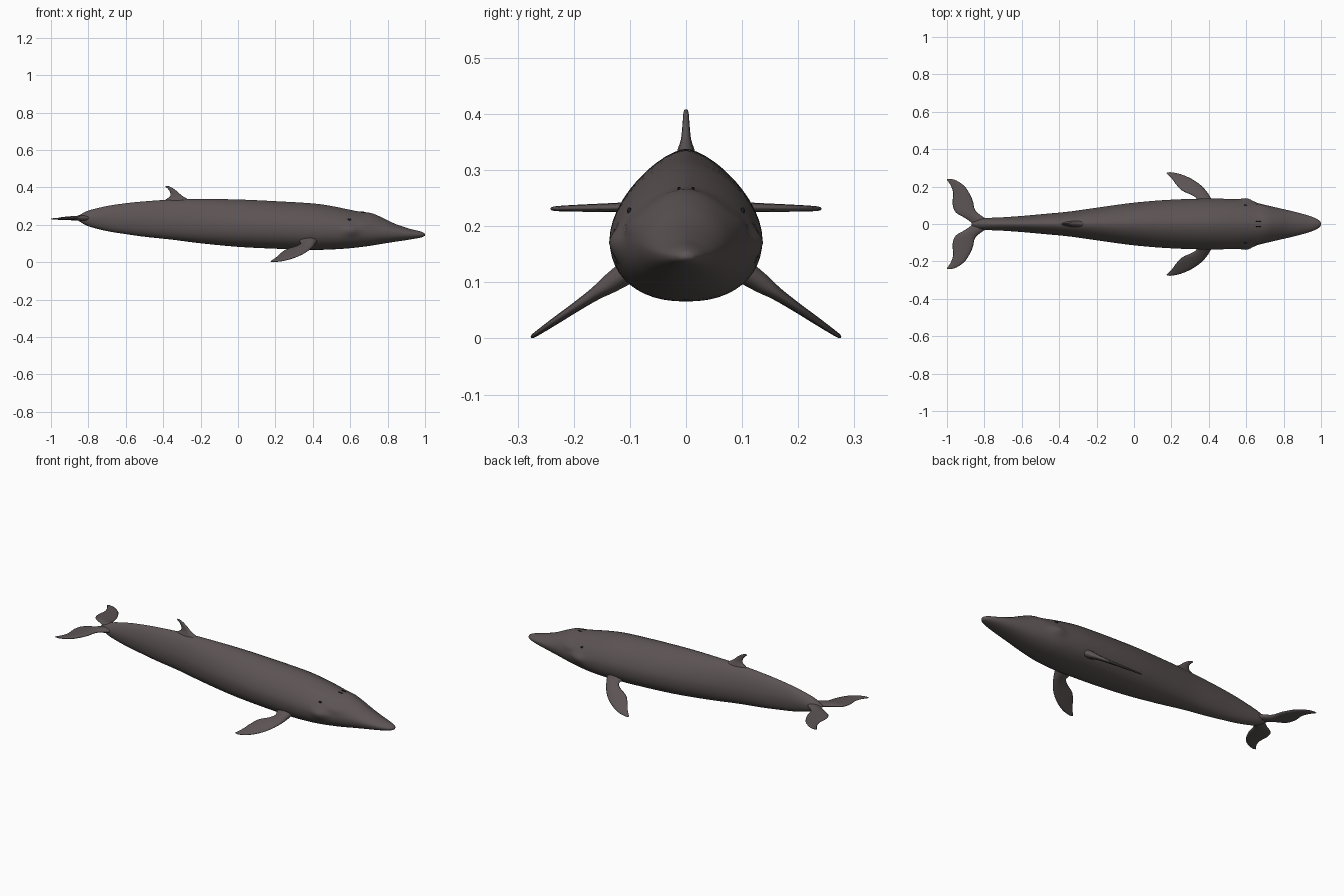
import bpy, bmesh, math
from mathutils import Vector

if "Cube" in bpy.data.objects:
    bpy.data.objects.remove(bpy.data.objects["Cube"])


def material(name, rgb):
    m = bpy.data.materials.new(name)
    m.diffuse_color = (*rgb, 1)
    m.use_nodes = True
    m.node_tree.nodes["Principled BSDF"].inputs["Base Color"].default_value = m.diffuse_color
    return m


SKIN = material("grey brown skin", (0.108, 0.088, 0.088))
DARK = material("near black", (0.012, 0.011, 0.012))


def smooth_rows(rows, n):
    """Catmull-Rom interpolation of equal-length number rows."""
    out = []
    for i in range(len(rows) - 1):
        a, b = rows[max(i - 1, 0)], rows[i]
        c, d = rows[i + 1], rows[min(i + 2, len(rows) - 1)]
        for k in range(n):
            t = k / n
            out.append([0.5 * (2 * q + (r - p) * t + (2 * p - 5 * q + 4 * r - s) * t * t
                               + (3 * q - p - 3 * r + s) * t ** 3)
                        for p, q, r, s in zip(a, b, c, d)])
    out.append(list(rows[-1]))
    return out


def loft(name, rings, mat, mirror=False):
    """Skin closed rings, cap both ends, shade smooth."""
    bm = bmesh.new()
    vs = [[bm.verts.new(p) for p in ring] for ring in rings]
    n = len(vs[0])
    for a, b in zip(vs, vs[1:]):
        for i in range(n):
            j = (i + 1) % n
            bm.faces.new((a[i], a[j], b[j], b[i]))
    bm.faces.new(vs[0])
    bm.faces.new(vs[-1])
    bmesh.ops.recalc_face_normals(bm, faces=bm.faces)
    for f in bm.faces:
        f.smooth = True
    me = bpy.data.meshes.new(name)
    bm.to_mesh(me)
    bm.free()
    me.materials.append(mat)
    ob = bpy.data.objects.new(name, me)
    bpy.context.collection.objects.link(ob)
    if mirror:
        mod = ob.modifiers.new("mirror", 'MIRROR')
        mod.use_axis = (False, True, False)
        mod.use_mirror_merge = False
    return ob


# Body stations: x, top, bottom, half width, height of widest line
STATIONS = smooth_rows([
    (-0.87, .243, .232, .008, .237), (-0.84, .256, .213, .022, .236),
    (-0.80, .276, .192, .031, .235), (-0.70, .300, .166, .036, .232),
    (-0.60, .315, .150, .043, .228), (-0.50, .325, .136, .052, .222),
    (-0.35, .335, .120, .066, .215), (-0.20, .338, .101, .087, .207),
    (0.00, .335, .082, .114, .197), (0.20, .326, .072, .130, .188),
    (0.40, .314, .066, .136, .180), (0.50, .300, .068, .134, .175),
    (0.58, .284, .073, .127, .172), (0.65, .270, .080, .113, .170),
    (0.71, .263, .088, .100, .166), (0.77, .239, .098, .086, .163),
    (0.84, .205, .109, .070, .158), (0.92, .178, .121, .049, .151),
    (0.97, .166, .130, .031, .148), (0.993, .157, .137, .016, .147),
    (1.00, .149, .143, .004, .146)], 5)


def section(st, t):
    """Body surface point: arched back, flatter belly, bulging jaw corner."""
    x, top, bot, w, mid = st
    c, s = math.cos(t), math.sin(t)
    p = 1.75 if s > 0 else 2.25
    y = w * math.copysign(abs(c) ** (2 / p), c)
    h = top - mid if s > 0 else mid - bot
    z = mid + h * math.copysign(abs(s) ** (2 / p), s)
    bulge = math.exp(-((x - 0.605) / 0.04) ** 2 - ((z - 0.17) / 0.025) ** 2)
    groove = math.exp(-((x - 0.68) / 0.05) ** 2 - ((z - 0.205) / 0.016) ** 2)
    return Vector((x, y + math.copysign(0.014 * bulge - 0.006 * groove, c) * min(1, abs(c) * 3), z))


SIDES = 48
loft("body", [[section(st, 2 * math.pi * i / SIDES) for i in range(SIDES)]
              for st in STATIONS], SKIN)


def fin(name, spans, place, mirror=False):
    """Loft lens sections between leading and trailing points; place(u, v, offset) gives 3D."""
    rings = []
    for lu, lv, tu, tv, th in smooth_rows(spans, 4):
        ring = []
        for i in range(16):
            a = 2 * math.pi * i / 16
            k = (1 - math.cos(a)) / 2
            ring.append(place(lu + (tu - lu) * k, lv + (tv - lv) * k,
                              th / 2 * math.sin(a) * (1.15 - 0.5 * k)))
        rings.append(ring)
    return loft(name, rings, SKIN, mirror)


# Flippers, sloping down and outwards
fin("flippers", [
    (.435, .09, .31, .09, .05), (.412, .135, .335, .13, .038),
    (.395, .165, .312, .153, .026), (.36, .205, .258, .178, .019),
    (.31, .24, .225, .212, .015), (.25, .266, .203, .242, .011),
    (.20, .276, .183, .262, .008), (.178, .275, .174, .270, .003)],
    lambda u, v, o: (u, v + 0.56 * o, 0.004 + 0.68 * (0.273 - v) + 0.83 * o), True)

# Tail flukes with centre notch
fin("tail_flukes", [
    (-.76, 0, -.86, 0, .03), (-.80, .033, -.90, .03, .028),
    (-.848, .072, -.953, .062, .023), (-.864, .13, -.97, .107, .018),
    (-.90, .195, -.967, .165, .014), (-.945, .23, -.978, .202, .011),
    (-.98, .241, -.993, .226, .008), (-1, .240, -1, .235, .003)],
    lambda u, v, o: (u, v, 0.236 - 0.02 * v + o), True)

# Hooked dorsal fin
fin("dorsal_fin", [
    (-.22, .305, -.41, .305, .05), (-.265, .335, -.388, .333, .034),
    (-.30, .356, -.363, .352, .020), (-.33, .382, -.364, .376, .014),
    (-.358, .401, -.376, .393, .011), (-.378, .408, -.386, .401, .008),
    (-.387, .408, -.388, .405, .003)],
    lambda u, v, o: (u, o, v))


def surface_at(x, t):
    st = min(STATIONS, key=lambda s: abs(s[0] - x))
    return section(st, t)


def blob(name, centre, size):
    """Small dark ellipsoid, mirrored to both sides."""
    rings = []
    for i in range(1, 8):
        a = math.pi * i / 8
        rings.append([(centre[0] - size[0] * math.cos(a),
                       centre[1] + size[1] * math.sin(a) * math.cos(b),
                       centre[2] + size[2] * math.sin(a) * math.sin(b))
                      for b in [2 * math.pi * j / 12 for j in range(12)]])
    return loft(name, rings, DARK, True)


# Eyes sit where the side reaches eye height
eye = min((surface_at(0.594, k * 0.01) for k in range(150)), key=lambda p: abs(p.z - 0.228))
blob("eyes", eye, (.009, .004, .006))

# Paired blowholes on the crown
hole = min((surface_at(0.665, k * 0.01) for k in range(157)), key=lambda p: abs(p.y - 0.013))
blob("blowholes", hole, (.018, .003, .003))
